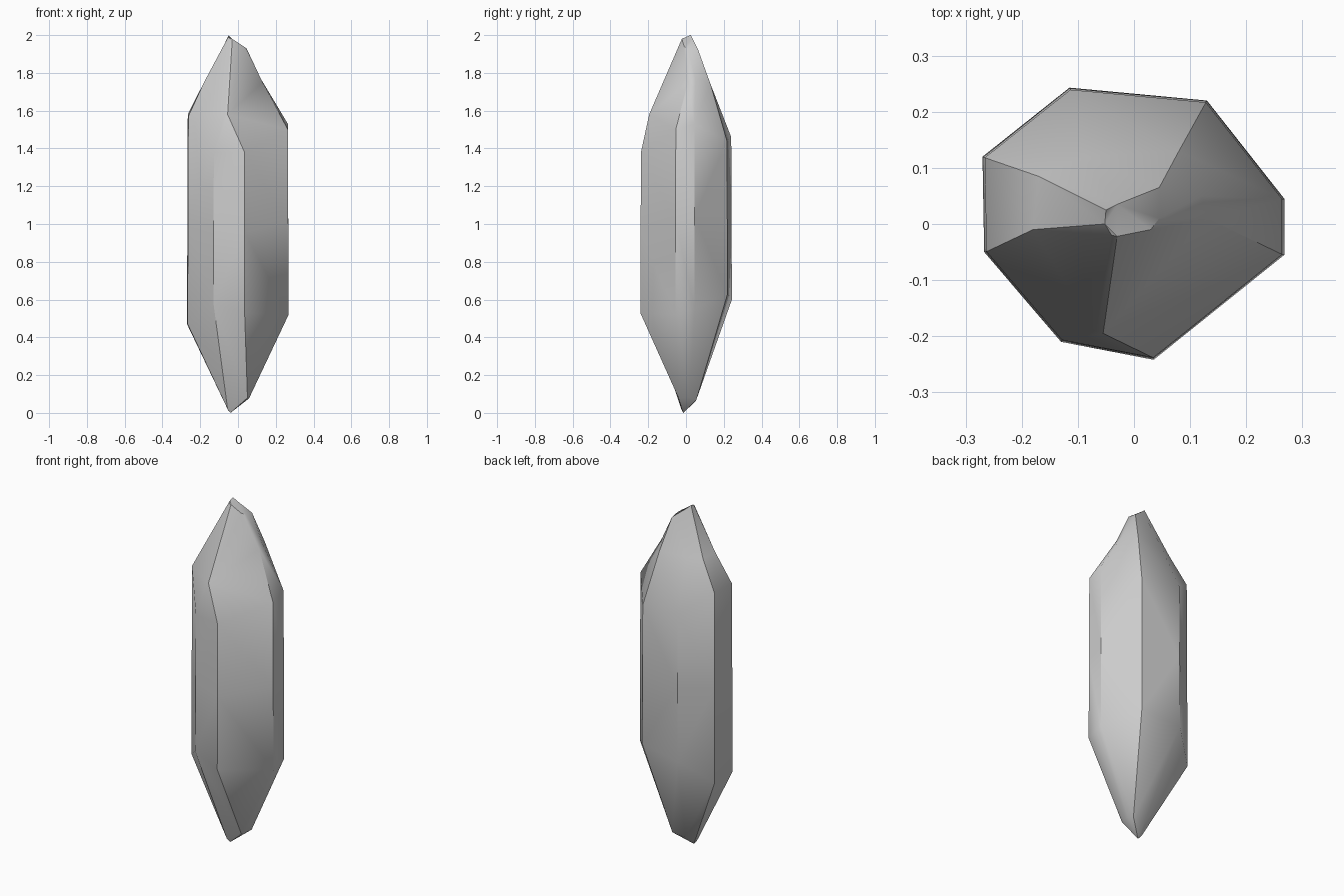
import bpy, bmesh, math
from mathutils import Vector

old = bpy.data.objects.get("Cube")
if old:
    bpy.data.objects.remove(old, do_unlink=True)

# One grey stone material
stone = bpy.data.materials.new("stone grey")
stone.use_nodes = True
grey = (0.6, 0.6, 0.6, 1)
stone.diffuse_color = grey
stone.node_tree.nodes["Principled BSDF"].inputs["Base Color"].default_value = grey

# Each long crystal edge: lower tip, shaft corner (x, y), lower and upper
# shoulder heights, a point on the upper slope, and the upper tip
edges = dict(
    left_front=dict(foot=(-.05, -.015, .01), shaft=(-.267, -.05), low=.47, high=1.57,
                    slope=(-.18, -.01, 1.75), tip=(-.052, 0, 1.99)),
    front_left=dict(foot=(-.055, -.025, .02), shaft=(-.13, -.21), low=.58, high=1.38,
                    slope=(-.068, -.19, 1.58), tip=(-.04, -.02, 1.98)),
    front_right=dict(foot=(.05, -.04, .08), shaft=(.035, -.242), low=.53, high=1.38,
                     slope=(-.055, -.195, 1.58), tip=(-.03, -.022, 1.98)),
    right_front=dict(foot=(.06, -.02, .08), shaft=(.268, -.055), low=.52, high=1.5,
                     slope=(.13, .01, 1.75), tip=(.03, -.01, 1.94)),
    right_back=dict(foot=(.06, .02, .08), shaft=(.268, .045), low=.55, high=1.53,
                    slope=(.12, .05, 1.77), tip=(.045, .01, 1.93)),
    back_right=dict(foot=(.05, .055, .07), shaft=(.13, .22), low=.63, high=1.44,
                    slope=(.08, .13, 1.74), tip=(.045, .065, 1.92)),
    back_left=dict(foot=(-.03, .05, .06), shaft=(-.115, .243), low=.6, high=1.46,
                   slope=(-.09, .12, 1.74), tip=(-.03, .035, 1.98)),
    left_back=dict(foot=(-.055, 0, .02), shaft=(-.27, .12), low=.47, high=1.58,
                   slope=(-.17, .085, 1.74), tip=(-.05, .025, 2)),
)


def column_points(edge):
    """Points of one long edge from the lower tip to the upper tip."""
    x, y = edge["shaft"]
    low = Vector((x, y, edge["low"]))
    high = Vector((x * .985, y * .985, edge["high"]))
    return [Vector(edge["foot"]), low, low.lerp(high, .5), high,
            Vector(edge["slope"]), Vector(edge["tip"])]


# Skin the crystal between neighbouring edges
bm = bmesh.new()
columns = [[bm.verts.new(p) for p in column_points(e)] for e in edges.values()]
for i, here in enumerate(columns):
    after = columns[(i + 1) % len(columns)]
    for k in range(len(here) - 1):
        bm.faces.new((here[k], after[k], after[k + 1], here[k + 1]))

# Close both ends, the lower one with a short point
point = bm.verts.new((-.04, -.015, 0))
for i, here in enumerate(columns):
    bm.faces.new((point, columns[(i + 1) % len(columns)][0], here[0]))
bm.faces.new([column[-1] for column in columns])
bmesh.ops.triangulate(bm, faces=bm.faces[:])
bmesh.ops.recalc_face_normals(bm, faces=bm.faces[:])

mesh = bpy.data.meshes.new("crystal")
bm.to_mesh(mesh)
bm.free()
mesh.materials.append(stone)
crystal = bpy.data.objects.new("crystal", mesh)
bpy.context.collection.objects.link(crystal)

# Soft shoulders, crisp long edges
bpy.ops.object.select_all(action="DESELECT")
crystal.select_set(True)
bpy.context.view_layer.objects.active = crystal
bpy.ops.object.shade_smooth_by_angle(angle=math.radians(35))
